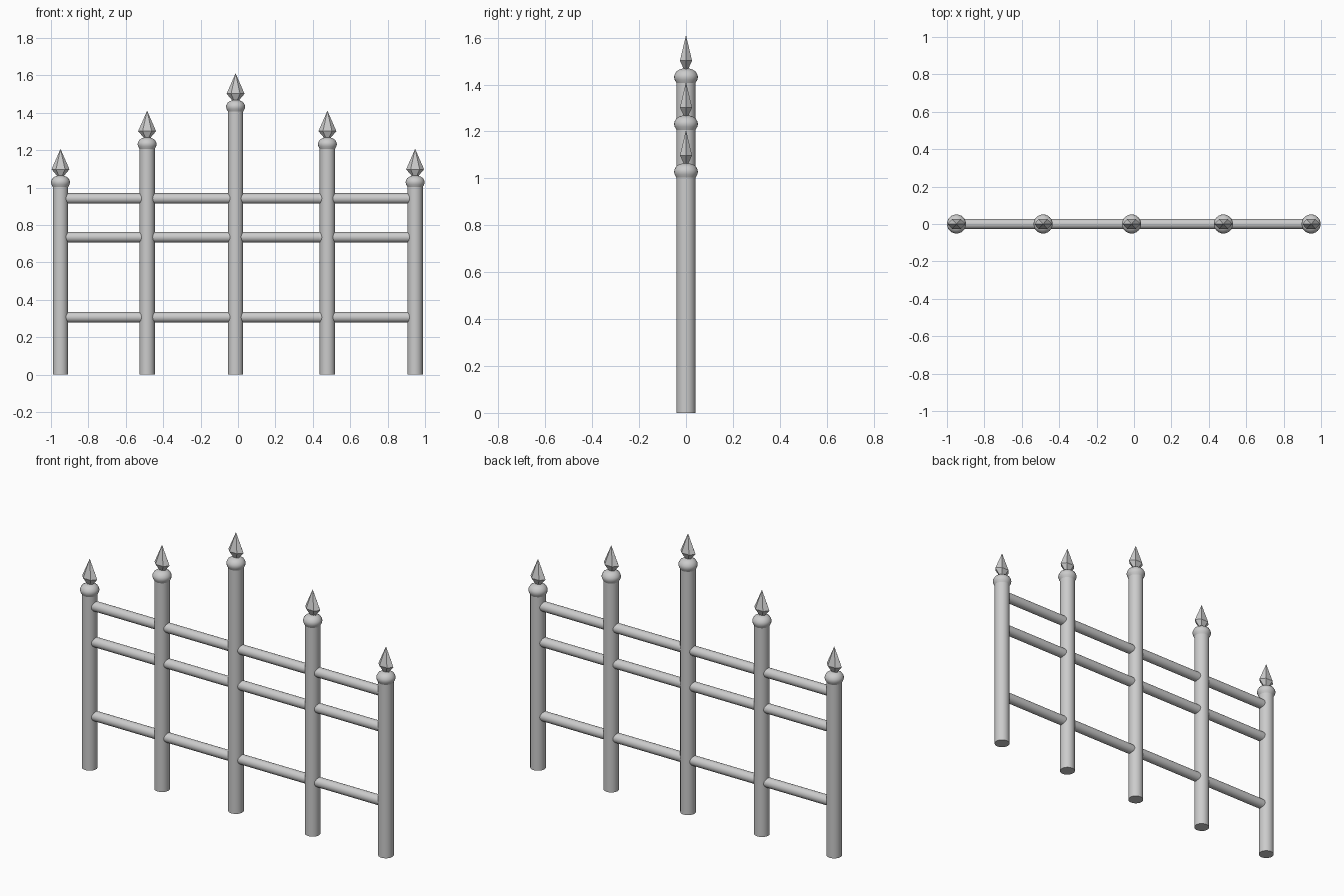
import bpy, bmesh, math

cube = bpy.data.objects.get("Cube")
if cube:
    bpy.data.objects.remove(cube, do_unlink=True)

metal = bpy.data.materials.new("grey_metal")
metal.use_nodes = True
GREY = (0.6, 0.6, 0.6, 1)
metal.diffuse_color = GREY
metal.node_tree.nodes["Principled BSDF"].inputs["Base Color"].default_value = GREY


def lathe(name, profile, sides, smooth=True, squash=1.0):
    """Closed solid from (radius, height) rings about z."""
    bm = bmesh.new()
    rings = []
    for r, z in profile:
        angles = [2 * math.pi * i / sides for i in range(sides)]
        rings.append([bm.verts.new((r * math.cos(a), r * squash * math.sin(a), z))
                      for a in angles])
    for low, high in zip(rings, rings[1:]):
        for i in range(sides):
            j = (i + 1) % sides
            bm.faces.new((low[i], low[j], high[j], high[i]))
    bm.faces.new(rings[0][::-1])
    bm.faces.new(rings[-1])
    bmesh.ops.remove_doubles(bm, verts=bm.verts, dist=0.0001)
    mesh = bpy.data.meshes.new(name)
    bm.to_mesh(mesh)
    bm.free()
    obj = bpy.data.objects.new(name, mesh)
    bpy.context.collection.objects.link(obj)
    mesh.materials.append(metal)
    if smooth:
        bpy.ops.object.select_all(action="DESELECT")
        obj.select_set(True)
        bpy.context.view_layer.objects.active = obj
        bpy.ops.object.shade_smooth_by_angle(angle=math.radians(35))
    return obj


# Posts, each with a rounded collar and a flattened spear tip
COLLAR = [(0.038, -0.03), (0.048, -0.012), (0.051, 0.0), (0.049, 0.01),
          (0.042, 0.023), (0.03, 0.031), (0.015, 0.036)]
SPEAR = [(0.018, 0.02), (0.02, 0.037), (0.048, 0.07), (0.0005, 0.178)]
posts = {"far_right": (-0.949, 1.028), "right": (-0.486, 1.232),
         "middle": (-0.013, 1.432), "left": (0.478, 1.232), "far_left": (0.947, 1.028)}
for side, (x, top) in posts.items():
    post = lathe(side + "_post", [(0.041, 0), (0.041, top - 0.015)], 24)
    collar = lathe(side + "_collar", COLLAR, 24)
    spear = lathe(side + "_spear_tip", SPEAR, 6, smooth=False, squash=0.62)
    post.location.x = x
    collar.location = spear.location = (x, 0, top)

# Horizontal rails running through the posts
for level, z in {"lower": 0.307, "middle": 0.735, "upper": 0.942}.items():
    rail = lathe(level + "_rail", [(0.028, -0.94), (0.028, 0.94)], 20)
    rail.rotation_euler.y = math.pi / 2
    rail.location.z = z
